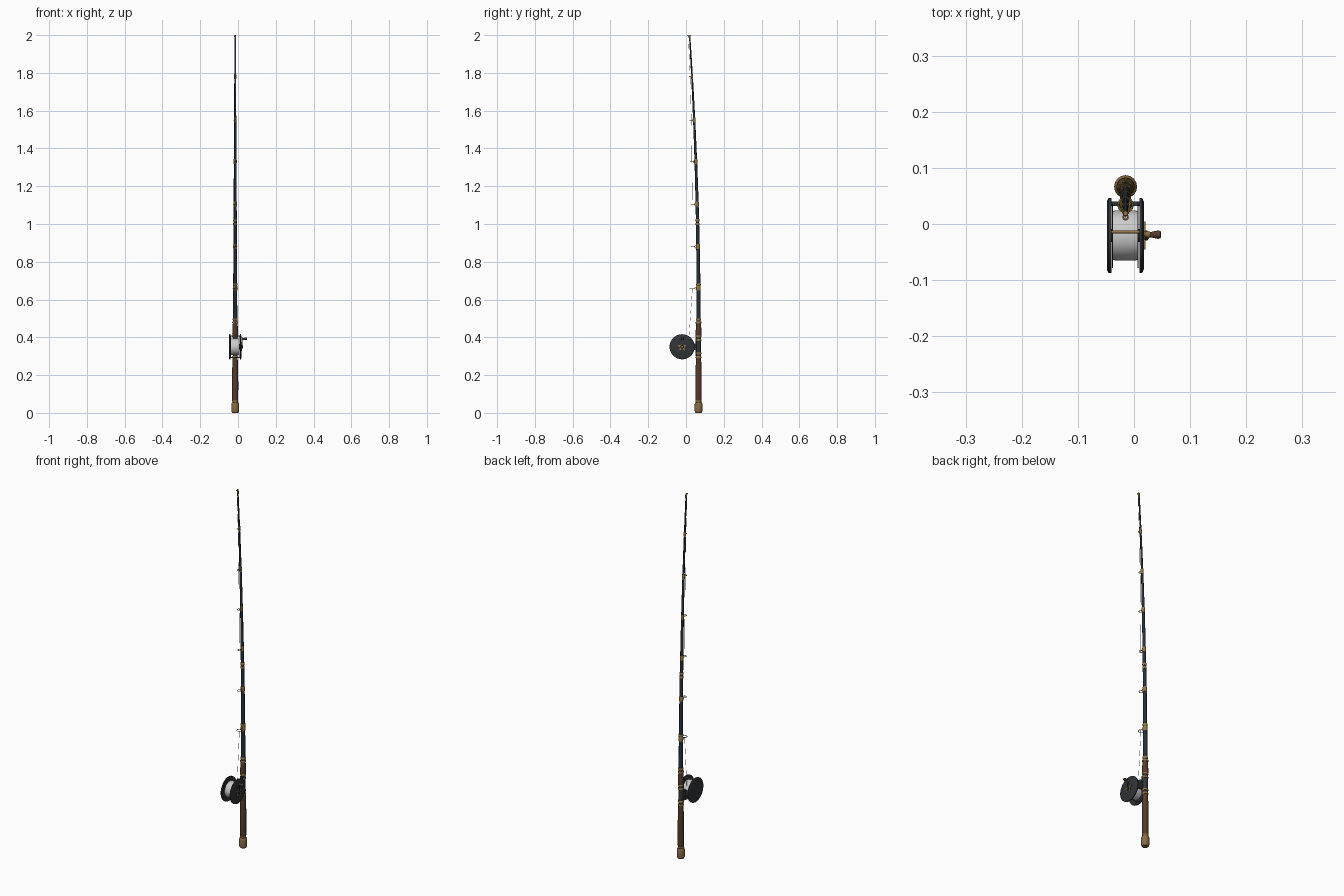
import bpy, bmesh, math
from mathutils import Vector

if "Cube" in bpy.data.objects:
    bpy.data.objects.remove(bpy.data.objects["Cube"])

X0 = -0.015                      # rod plane
RY, RZ = -0.0205, 0.35           # reel centre


def material(name, rgb):
    m = bpy.data.materials.new(name)
    m.diffuse_color = (*rgb, 1)
    m.use_nodes = True
    m.node_tree.nodes["Principled BSDF"].inputs["Base Color"].default_value = m.diffuse_color
    return m


BLANK = material("dark_blank", (0.02, 0.03, 0.04))
BROWN = material("brown_grip", (0.09, 0.045, 0.025))
BRASS = material("brass", (0.30, 0.18, 0.06))
TAN = material("tan_cap", (0.25, 0.15, 0.06))
METAL = material("dark_metal", (0.03, 0.035, 0.04))
WHITE = material("pale_line", (0.65, 0.65, 0.63))


def finish(name, bm, mat):
    bmesh.ops.recalc_face_normals(bm, faces=bm.faces[:])
    me = bpy.data.meshes.new(name)
    bm.to_mesh(me)
    bm.free()
    ob = bpy.data.objects.new(name, me)
    bpy.context.collection.objects.link(ob)
    me.materials.append(mat)
    bpy.ops.object.select_all(action='DESELECT')
    ob.select_set(True)
    bpy.context.view_layer.objects.active = ob
    bpy.ops.object.shade_smooth_by_angle(angle=math.radians(35))
    return ob


def loft(name, rings, mat):
    bm = bmesh.new()
    vs = [[bm.verts.new(p) for p in r] for r in rings]
    n = len(vs[0])
    for a, b in zip(vs, vs[1:]):
        for i in range(n):
            bm.faces.new((a[i], a[(i + 1) % n], b[(i + 1) % n], b[i]))
    bm.faces.new(vs[0])
    bm.faces.new(vs[-1])
    return finish(name, bm, mat)


def rod_y(z):
    return 0.0665 - 0.0475 * (max(0, z - 0.5) / 1.5) ** 2


def rod_r(z):
    return 0.0115 - 0.008 * max(0, z - 0.48) / 1.52


def circle(n, r):
    return [(r * math.cos(2 * math.pi * i / n), r * math.sin(2 * math.pi * i / n)) for i in range(n)]


def along_rod(name, profile, mat, n=16):
    loft(name, [[(X0 + a, rod_y(z) + b, z) for a, b in circle(n, r)] for z, r in profile], mat)


def along_x(name, profile, mat, y=RY, z=RZ, n=40):
    loft(name, [[(x, y + a, z + b) for a, b in circle(n, r)] for x, r in profile], mat)


def box(name, lo, hi, mat):
    ring = lambda z: [(lo[0], lo[1], z), (hi[0], lo[1], z), (hi[0], hi[1], z), (lo[0], hi[1], z)]
    loft(name, [ring(lo[2]), ring(hi[2])], mat)


def tube(name, pts, r, mat, cyclic=False, n=2):
    cu = bpy.data.curves.new(name, 'CURVE')
    cu.dimensions = '3D'
    cu.bevel_depth = r
    cu.bevel_resolution = n
    cu.use_fill_caps = True
    sp = cu.splines.new('POLY')
    sp.points.add(len(pts) - 1)
    for p, c in zip(sp.points, pts):
        p.co = (*c, 1)
    sp.use_cyclic_u = cyclic
    cu.materials.append(mat)
    ob = bpy.data.objects.new(name, cu)
    bpy.context.collection.objects.link(ob)


def brass_band(name, z, r, h=0.008):
    along_rod(name, [(z - h / 2, r * 0.9), (z - h / 4, r), (z + h / 4, r), (z + h / 2, r * 0.9)], BRASS)


# Butt cap, grips and reel seat
along_rod("butt_cap", [(0, 0.016), (0.006, 0.0195), (0.012, 0.0205), (0.045, 0.0205),
                       (0.052, 0.019), (0.056, 0.016)], TAN)
along_rod("rear_grip", [(0.054, 0.0145), (0.07, 0.016), (0.15, 0.0165), (0.24, 0.0155),
                        (0.285, 0.0135), (0.295, 0.013)], BROWN)
along_rod("reel_seat", [(0.29, 0.0125), (0.41, 0.0125)], METAL)
along_rod("fore_grip", [(0.405, 0.0145), (0.42, 0.0155), (0.45, 0.0145), (0.475, 0.0125)], BROWN)
for i, z in enumerate((0.062, 0.295, 0.315, 0.385, 0.405, 0.478)):
    brass_band(f"grip_band_{i}", z, 0.0155, 0.01)

# Tapered curved blank with ferrules
zs = [0.47 + 1.525 * i / 24 for i in range(25)]
along_rod("blank", [(z, rod_r(z)) for z in zs], BLANK, 12)
for i, z in enumerate((0.495, 0.68, 1.0, 1.02)):
    brass_band(f"ferrule_{i}", z, rod_r(z) + 0.002, 0.012)

# Line guides: ring, legs and wrapping, and the line threaded through them
guides = [(0.66, 0.034, 0.013), (0.88, 0.035, 0.010), (1.105, 0.034, 0.009), (1.33, 0.031, 0.008),
          (1.55, 0.028, 0.007), (1.78, 0.022, 0.005), (1.9965, 0.012, 0.004)]
for i, (z, y, r) in enumerate(guides):
    tube(f"guide_ring_{i}", [(X0 + a, y + b, z) for a, b in circle(24, r)], 0.0016, BRASS, True)
    dz = 0.012 if i < 6 else 0.0
    for s in (-1, 1):
        if dz:
            tube(f"guide_leg_{i}_{s}", [(X0 + s * r * 0.5, y + r * 0.87, z),
                                        (X0, rod_y(z) - rod_r(z) * 0.7, z + s * dz)], 0.0013, BRASS)
    if dz:
        brass_band(f"guide_wrap_{i}", z, rod_r(z) + 0.0015, 0.026)
along_rod("tip_cap", [(1.975, 0.0045), (1.998, 0.005), (2.0, 0.004)], BRASS, 12)
tube("fishing_line", [(X0, 0.014, 0.377)] + [(X0, y, z) for z, y, r in guides], 0.0007, WHITE, n=1)

# Reel side plates, spool and wound line
for name, xa, s in (("left_plate", -0.0485, 1), ("right_plate", 0.0175, -1)):
    along_x(name, [(xa, 0.060), (xa + s * 0.0015, 0.064), (xa + s * 0.003, 0.0665),
                   (xa + s * 0.008, 0.0665)], METAL)
    along_x(name + "_flange", [(xa + s * 0.0095, 0.058), (xa + s * 0.0115, 0.058)], METAL)
along_x("spool_core", [(-0.045, 0.012), (0.014, 0.012)], METAL, n=16)
along_x("wound_line", [(-0.0385, 0.0435), (-0.033, 0.0445), (0.002, 0.0445), (0.0075, 0.0435)], WHITE)
for s, nm in ((1, "top"), (-1, "bottom")):
    along_x(nm + "_pillar", [(-0.043, 0.0028), (0.012, 0.0028)], BRASS, -0.014, RZ + s * 0.057, 12)

# Reel foot holding the reel against the seat
box("reel_foot_bridge", (-0.042, 0.032, 0.335), (0.011, 0.040, 0.365), METAL)
box("reel_foot_stem", (X0 - 0.01, 0.036, 0.332), (X0 + 0.01, 0.056, 0.368), METAL)
box("reel_foot_plate", (X0 - 0.008, 0.050, 0.302), (X0 + 0.008, 0.056, 0.398), METAL)

# Star drag wheel, hub, crank arm and knob on the right side
star = []
for i in range(10):
    r, a = (0.026, 0.0115)[i % 2], math.pi / 2 + i * math.pi / 5
    star.append((RY + r * math.cos(a), RZ + r * math.sin(a)))
loft("star_drag", [[(x, y, z) for y, z in star] for x in (0.016, 0.0205)], BRASS)
along_x("crank_hub", [(0.016, 0.009), (0.024, 0.009), (0.0255, 0.007)], METAL, n=16)
along_x("crank_nut", [(0.024, 0.005), (0.027, 0.005)], BRASS, n=6)
box("crank_arm", (0.021, RY - 0.004, RZ - 0.012), (0.0245, RY + 0.005, RZ + 0.047), METAL)
along_x("knob_collar", [(0.02, 0.0065), (0.027, 0.006), (0.03, 0.004)], BRASS, -0.019, 0.392, 16)
along_x("knob", [(0.029, 0.0045), (0.033, 0.0055), (0.043, 0.0075), (0.047, 0.0065),
                 (0.0485, 0.004)], BROWN, -0.019, 0.392, 16)
